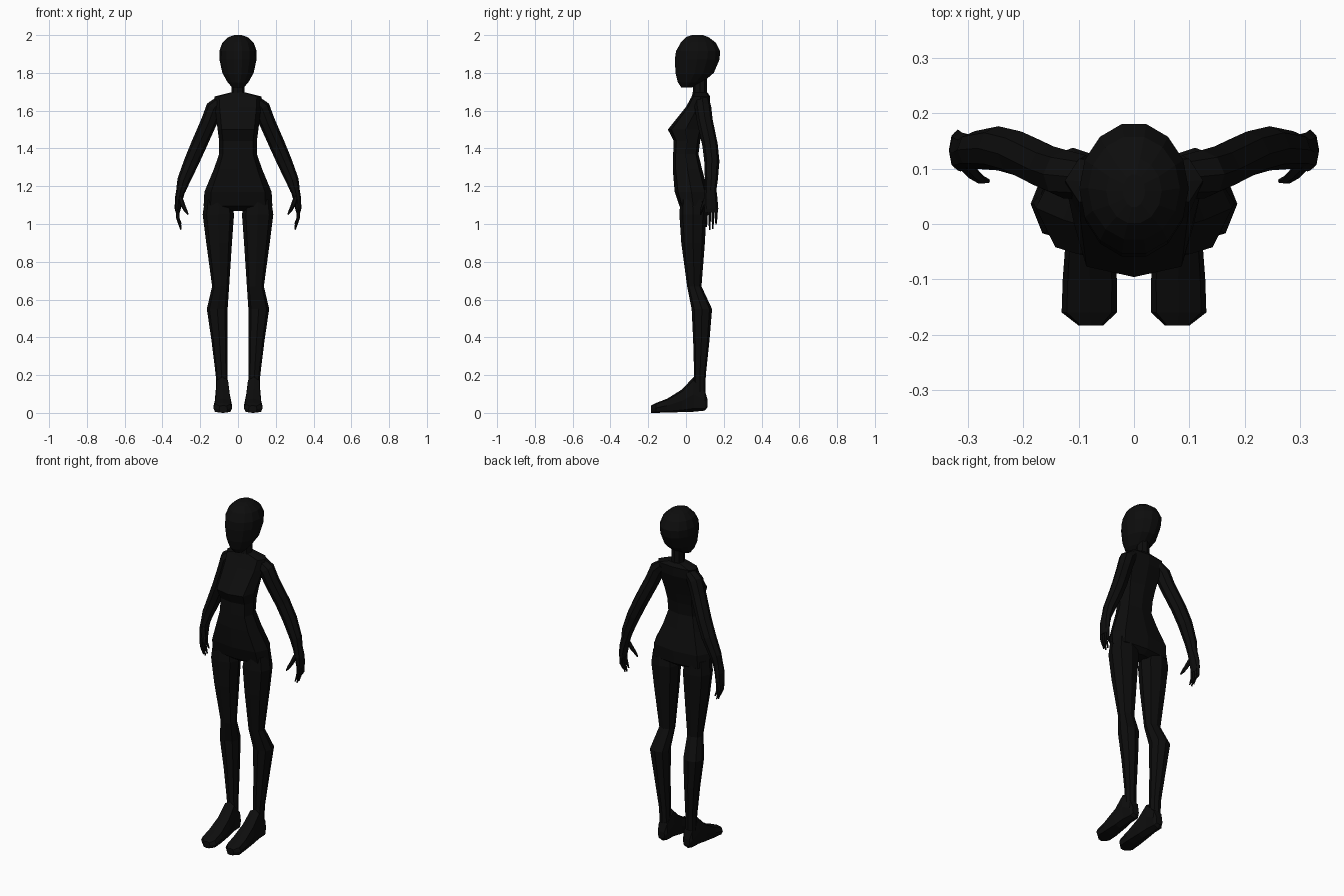
import bpy, bmesh
from math import sin, cos, pi
from mathutils import Vector

black = bpy.data.materials.new("black")
black.diffuse_color = (0.004, 0.004, 0.004, 1)


def loft(name, sections, n=8, square=1.0, mirror=False):
    """Skin a list of (centre, half axis u, half axis v) rings and cap both ends."""
    bm = bmesh.new()
    rings = []
    for c, u, v in sections:
        ring = []
        for i in range(n):
            a = 2 * pi * i / n
            p = [(1 if k > 0 else -1) * abs(k) ** square for k in (cos(a), sin(a))]
            ring.append(bm.verts.new(c + u * p[0] + v * p[1]))
        rings.append(ring)
    for r, s in zip(rings, rings[1:]):
        for i in range(n):
            j = (i + 1) % n
            bm.faces.new((r[i], r[j], s[j], s[i]))
    bm.faces.new(rings[0])
    bm.faces.new(rings[-1])
    bmesh.ops.recalc_face_normals(bm, faces=bm.faces)
    me = bpy.data.meshes.new(name)
    bm.to_mesh(me)
    bm.free()
    me.materials.append(black)
    ob = bpy.data.objects.new(name, me)
    bpy.context.collection.objects.link(ob)
    if mirror:
        ob.modifiers.new("mirror", 'MIRROR')
    return ob


def level(z, w, front, back, x=0.0):
    """Horizontal ring from its half width and front/back y."""
    return (Vector((x, (front + back) / 2, z)), Vector((w, 0, 0)),
            Vector((0, (back - front) / 2, 0)))


def upright(y, x, w, low, high):
    """Vertical ring across y, from its half width and bottom/top z."""
    return (Vector((x, y, (low + high) / 2)), Vector((w, 0, 0)),
            Vector((0, 0, (high - low) / 2)))


def along(path):
    """Rings square to a path of (x, y, z, radius sideways, radius fore-aft)."""
    pts = [Vector(p[:3]) for p in path]
    out = []
    for i, p in enumerate(path):
        t = (pts[min(i + 1, len(pts) - 1)] - pts[max(i - 1, 0)]).normalized()
        v = Vector((0, 1, 0))
        v = (v - t * v.dot(t)).normalized()
        out.append((pts[i], v.cross(t) * p[3], v * p[4]))
    return out


# Head and neck
loft("head", [level(*r) for r in (
    (1.722, .03, -.025, .03), (1.75, .055, -.045, .09), (1.80, .083, -.058, .15),
    (1.87, .098, -.062, .18), (1.915, .099, -.056, .184), (1.96, .083, -.03, .16),
    (1.99, .05, .0, .12), (2.0, .02, .03, .09))], n=14)
loft("neck", [level(*r) for r in (
    (1.66, .042, .03, .118), (1.70, .035, .036, .11), (1.78, .035, .036, .11))])

# Torso from pelvis to shoulders
loft("torso", [level(*r) for r in (
    (1.07, .06, 0, .08), (1.095, .182, -.035, .112), (1.17, .178, -.06, .118),
    (1.29, .128, -.07, .085), (1.37, .10, -.068, .066), (1.44, .10, -.065, .075),
    (1.50, .108, -.096, .092), (1.62, .122, 0, .125), (1.675, .125, .03, .128),
    (1.695, .045, .036, .115))], square=.65)

# Legs
loft("leg", [level(*r) for r in (
    (1.13, .07, -.03, .10, .105), (1.05, .083, -.035, .108, .104),
    (.90, .068, -.025, .10, .10), (.67, .045, .006, .082, .092),
    (.55, .055, .03, .138, .11), (.38, .042, .038, .124, .098),
    (.20, .031, .043, .105, .087), (.06, .029, .045, .10, .084))],
    square=.85, mirror=True)

# Feet
loft("foot", [upright(*r) for r in (
    (.114, .083, .022, .03, .07), (.10, .083, .032, .012, .12),
    (.04, .083, .037, .006, .19), (-.02, .081, .042, .004, .125),
    (-.10, .08, .049, .002, .075), (-.16, .081, .05, 0, .052),
    (-.184, .078, .022, 0, .04))], square=.6, mirror=True)

# Arms and hands
loft("arm", along((
    (.09, .085, 1.652, .03, .04), (.125, .09, 1.615, .045, .044),
    (.152, .10, 1.545, .043, .042), (.207, .127, 1.42, .042, .041),
    (.246, .137, 1.33, .04, .04), (.288, .134, 1.23, .034, .034),
    (.303, .13, 1.175, .025, .03))), mirror=True)
loft("palm", along((
    (.30, .13, 1.19, .025, .03), (.314, .131, 1.13, .021, .036),
    (.319, .134, 1.08, .016, .037), (.319, .134, 1.06, .011, .034))), mirror=True)

# Fingers and thumb
for i, tip in enumerate((.985, .97, .975, 1.0)):
    y = .108 + .017 * i
    loft(f"finger_{i + 1}", along((
        (.319, y, 1.09, .010, .009), (.318, y, 1.03, .009, .008),
        (.302, y, tip, .004, .004))), n=6, mirror=True)
loft("thumb", along((
    (.31, .112, 1.15, .013, .013), (.292, .092, 1.10, .012, .011),
    (.277, .08, 1.07, .009, .008), (.264, .078, 1.05, .004, .004))), n=6, mirror=True)
